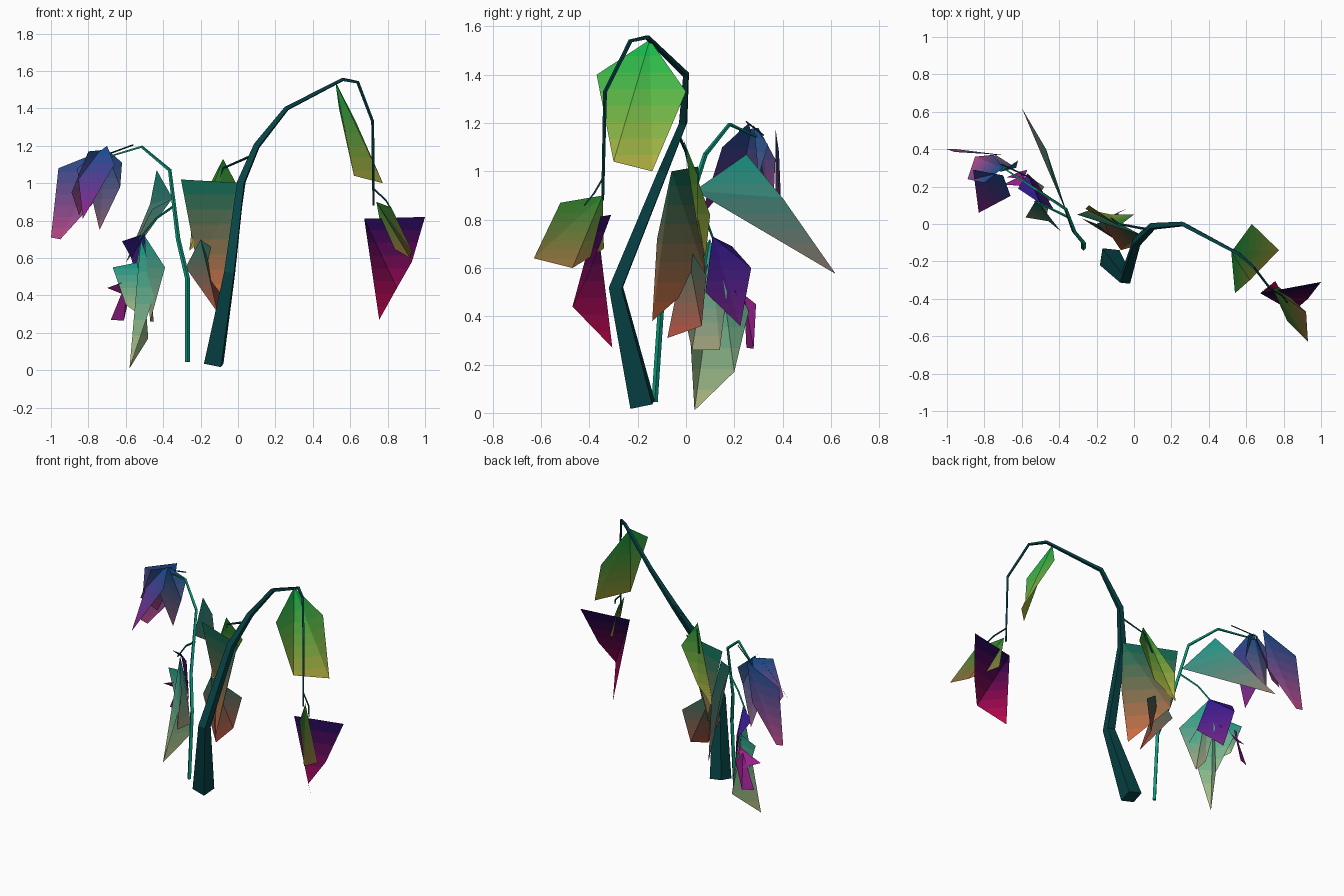
import bpy, bmesh
from mathutils import Vector

BANDS = 8


def paint(name, rgb):
    # display colour to linear
    m = bpy.data.materials.new(name)
    m.diffuse_color = (*[c ** 2.2 for c in rgb], 1)
    return m


def stem(name, rgb, *pts):
    # low-poly tapered tube; each point is x, y, z, radius
    cu = bpy.data.curves.new(name, 'CURVE')
    cu.dimensions = '3D'
    cu.bevel_depth = 1.0
    cu.bevel_resolution = 0
    cu.use_fill_caps = True
    sp = cu.splines.new('POLY')
    sp.points.add(len(pts) - 1)
    for p, (x, y, z, r) in zip(sp.points, pts):
        p.co = (x, y, z, 1)
        p.radius = r
    ob = bpy.data.objects.new(name, cu)
    bpy.context.collection.objects.link(ob)
    bpy.ops.object.select_all(action='DESELECT')
    ob.select_set(True)
    bpy.context.view_layer.objects.active = ob
    bpy.ops.object.convert(target='MESH')
    ob = bpy.context.object
    ob.data.materials.clear()
    ob.data.materials.append(paint(name + "_colour", rgb))
    for f in ob.data.polygons:
        f.use_smooth = False
        f.material_index = 0


def leaf(name, top, bottom, *outline):
    # folded sheet fanned from its base, colour running from top to bottom
    bm = bmesh.new()
    v = [bm.verts.new(p) for p in outline]
    for a, b in zip(v[1:], v[2:]):
        bm.faces.new((v[0], a, b))
    zs = [p[2] for p in outline]
    hi, step = max(zs), (max(zs) - min(zs)) / BANDS
    for i in range(1, BANDS):
        bmesh.ops.bisect_plane(bm, geom=bm.verts[:] + bm.edges[:] + bm.faces[:],
                               plane_co=(0, 0, hi - i * step), plane_no=(0, 0, 1))
    for f in bm.faces:
        z = f.calc_center_median().z
        f.material_index = min(BANDS - 1, max(0, int((hi - z) / step)))
    me = bpy.data.meshes.new(name)
    bm.to_mesh(me)
    bm.free()
    for i in range(BANDS):
        c = Vector(top).lerp(Vector(bottom), (i + 0.5) / BANDS)
        me.materials.append(paint(f"{name}_colour_{i}", c))
    bpy.context.collection.objects.link(bpy.data.objects.new(name, me))


DARK, TEAL = (.06, .27, .28), (.08, .6, .49)
GREEN, YELLOW = (.08, .72, .3), (.72, .68, .26)
SEA, RUST = (.06, .42, .34), (.85, .42, .26)
BLUE, PINK = (.1, .32, .58), (.78, .3, .55)
VIOLET, MAGENTA = (.18, .12, .55), (.6, .15, .55)
AQUA, SAND = (.1, .6, .54), (.75, .77, .54)

# stems
stem("main_stem", DARK, (-.13, -.18, .035, .066), (-.045, -.29, .52, .038),
     (.015, -.095, 1, .027), (.1, -.012, 1.2, .021), (.26, 0, 1.4, .015),
     (.56, -.16, 1.555, .011), (.64, -.23, 1.54, .009), (.72, -.335, 1.33, .008),
     (.725, -.345, .88, .006))
stem("second_stem", TEAL, (-.27, -.13, .045, .013), (-.27, -.1, .49, .013),
     (-.32, -.04, .7, .012), (-.365, .08, 1.07, .01), (-.515, .18, 1.195, .008),
     (-.7, .3, 1.14, .005))

# side twigs
stem("centre_twig", DARK, (.08, -.03, 1.15, .007), (-.08, 0, 1.08, .006),
     (-.12, .03, .95, .005))
stem("left_twig", TEAL, (-.34, .03, .88, .007), (-.44, .08, .81, .006),
     (-.53, .12, .7, .005))
stem("upper_twig", DARK, (-.71, .32, 1.15, .004), (-.56, .25, 1.205, .004))
stem("right_twig", DARK, (.725, -.345, .97, .005), (.79, -.38, .91, .005),
     (.82, -.42, .86, .004))

# right-hand leaves
leaf("upper_green_leaf", GREEN, YELLOW, (.52, -.15, 1.545), (.54, -.37, 1.4),
     (.62, -.3, 1.04), (.775, -.14, 1), (.63, 0, 1.33))
leaf("crimson_leaf", (.1, .05, .28), (.78, .06, .3), (.675, -.37, .81), (1, -.31, .82),
     (.93, -.4, .58), (.85, -.47, .44), (.755, -.305, .27))
leaf("brown_leaf", (.16, .5, .18), (.6, .42, .25), (.74, -.345, .9), (.82, -.52, .87),
     (.93, -.63, .64), (.92, -.47, .6), (.78, -.34, .68))

# centre leaves
leaf("centre_rust_leaf", SEA, RUST, (.04, -.06, 1), (-.305, .05, 1.02),
     (-.22, .08, .575), (-.07, -.14, .38), (0, -.12, .72))
leaf("lower_rust_leaf", (.15, .42, .36), (.68, .3, .24), (-.2, 0, .7), (-.28, .03, .55),
     (-.11, -.077, .31), (-.08, .065, .36), (-.03, .085, .57))
leaf("centre_green_leaf", (.1, .48, .18), YELLOW, (-.08, -.01, 1.13), (0, .05, .98),
     (-.12, .05, .75), (-.26, .08, .64), (-.24, .1, .82))

# left lower leaves
leaf("teal_leaf", AQUA, (.6, .5, .46), (-.35, .035, .92), (-.435, .25, 1.07),
     (-.47, .4, .89), (-.6, .62, .575), (-.46, .29, .86))
leaf("hanging_leaf", AQUA, SAND, (-.52, .13, .7), (-.43, .01, .45), (-.58, .035, .01),
     (-.48, .2, .17), (-.57, .26, .42))
leaf("hanging_teal_leaf", AQUA, (.65, .62, .48), (-.5, .1, .72), (-.39, -.04, .55),
     (-.47, .025, .26), (-.45, .14, .26), (-.5, .17, .5))
leaf("violet_leaf", VIOLET, (.45, .15, .5), (-.5, .11, .73), (-.62, .19, .69),
     (-.57, .27, .6), (-.52, .225, .36), (-.43, .08, .5))
leaf("magenta_leaf", MAGENTA, MAGENTA, (-.51, .2, .51), (-.7, .21, .44), (-.6, .26, .4))
leaf("small_magenta_leaf", MAGENTA, MAGENTA, (-.59, .24, .49), (-.68, .25, .27),
     (-.61, .28, .265), (-.57, .29, .45))
leaf("pale_leaf", AQUA, SAND, (-.52, .18, .58), (-.67, .22, .55), (-.6, .2, .35),
     (-.53, .15, .3))

# left upper leaves
leaf("blue_outer_leaf", BLUE, PINK, (-.71, .37, 1.18), (-.96, .385, 1.08),
     (-1, .4, .71), (-.95, .4, .7), (-.75, .37, .92))
leaf("purple_front_leaf", BLUE, MAGENTA, (-.7, .26, 1.2), (-.86, .29, 1.08),
     (-.83, .06, .81), (-.66, .15, 1.1))
leaf("blue_inner_leaf", BLUE, (.6, .4, .5), (-.71, .28, 1.19), (-.62, .34, 1.11),
     (-.63, .3, .98), (-.74, .37, .75), (-.8, .3, 1))
leaf("blue_side_leaf", BLUE, PINK, (-.7, .3, 1.18), (-.8, .22, 1.17),
     (-.89, .24, .95), (-.85, .36, .83), (-.75, .37, 1.05))
